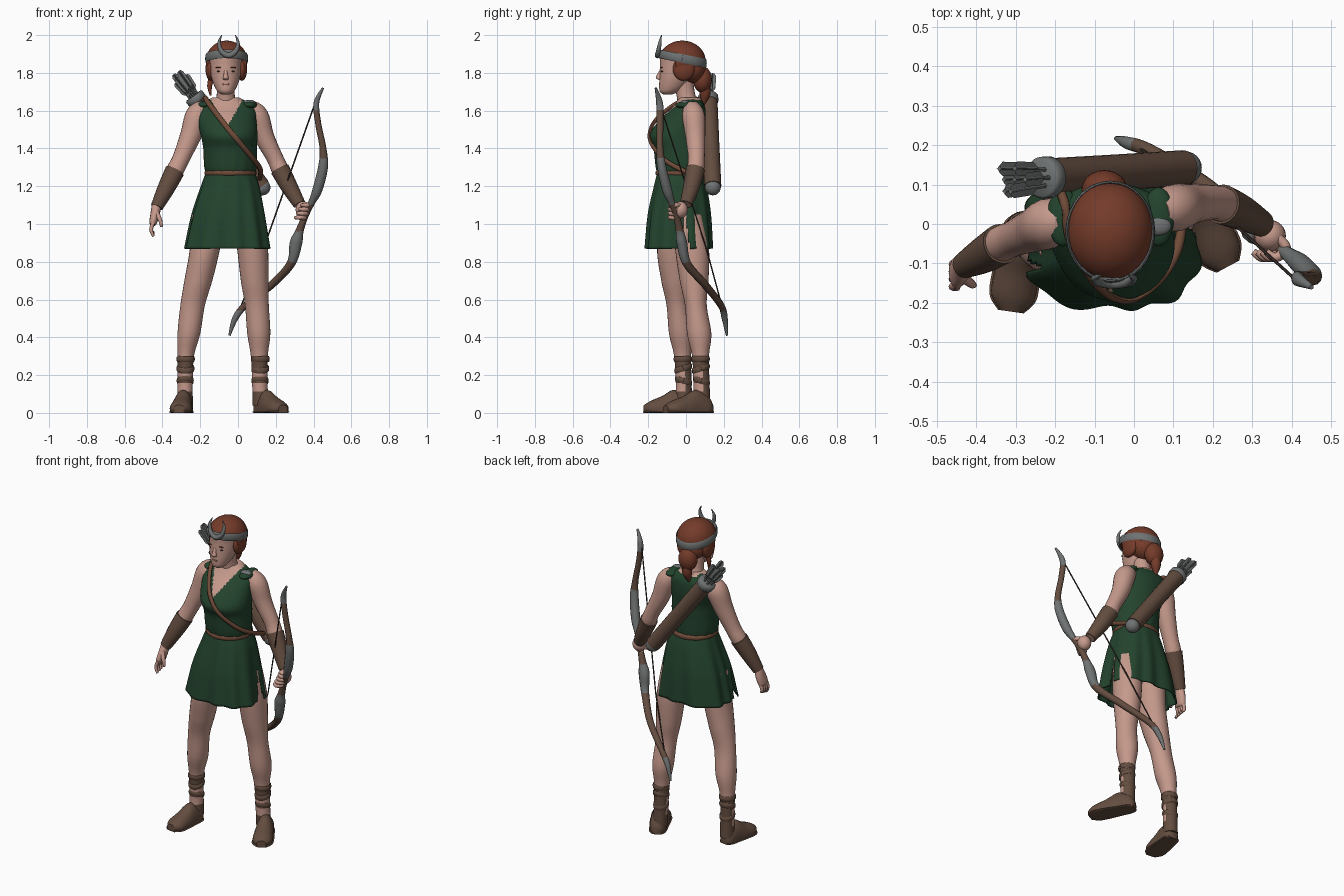
import bpy, bmesh, math
from mathutils import Vector, Matrix

start_cube = bpy.data.objects.get("Cube")
if start_cube:
    bpy.data.objects.remove(start_cube, do_unlink=True)


def material(name, red, green, blue):
    mat = bpy.data.materials.new(name)
    mat.use_nodes = True
    mat.diffuse_color = (red, green, blue, 1)
    shader = next(n for n in mat.node_tree.nodes if n.type == 'BSDF_PRINCIPLED')
    shader.inputs["Base Color"].default_value = (red, green, blue, 1)
    shader.inputs["Roughness"].default_value = 0.8
    return mat


SKIN = material("skin", .56, .32, .26)
GREEN = material("green cloth", .017, .057, .027)
LEATHER = material("brown leather", .125, .073, .05)
STRAP = material("red brown strap", .16, .07, .04)
HAIR = material("auburn hair", .175, .044, .023)
METAL = material("grey metal", .16, .17, .17)
DARK = material("dark brown", .05, .035, .028)
LIPS = material("lips", .36, .16, .13)


def finish(name, bm, mats, rule=None):
    """Turn a bmesh into a smooth shaded object; rule picks a material from a face centre."""
    bmesh.ops.recalc_face_normals(bm, faces=bm.faces)
    if rule:
        for face in bm.faces:
            face.material_index = int(rule(face.calc_center_median()))
    mesh = bpy.data.meshes.new(name)
    bm.to_mesh(mesh)
    bm.free()
    for mat in mats:
        mesh.materials.append(mat)
    obj = bpy.data.objects.new(name, mesh)
    bpy.context.collection.objects.link(obj)
    bpy.ops.object.select_all(action='DESELECT')
    obj.select_set(True)
    bpy.context.view_layer.objects.active = obj
    bpy.ops.object.shade_smooth_by_angle(angle=math.radians(50))
    return obj


def smooth_path(stations, steps):
    """Catmull-Rom interpolation of (x, y, z, width, depth) stations."""
    full = [tuple(s) + (s[3],) * (5 - len(s)) for s in stations]
    out = []
    for i in range(len(full) - 1):
        quad = [full[max(i - 1, 0)], full[i], full[i + 1], full[min(i + 2, len(full) - 1)]]
        for k in range(steps):
            t = k / steps
            out.append([b + t * ((c - a) + t * (2 * a - 5 * b + 4 * c - d + t * (3 * (b - c) + d - a))) / 2
                        for a, b, c, d in zip(*quad)])
    return out + [list(full[-1])]


def loft(name, stations, mats, seg=20, steps=5, ref=(0, 1, 0), level=False,
         rule=None, shape=None, caps=True, floor=False, cut=None):
    path = smooth_path(stations, steps)
    bm = bmesh.new()
    rings = []
    for i, (x, y, z, wide, deep) in enumerate(path):
        ahead, behind = path[min(i + 1, len(path) - 1)], path[max(i - 1, 0)]
        along = Vector((0, 0, 1)) if level else (Vector(ahead[:3]) - Vector(behind[:3])).normalized()
        up = Vector(ref)
        up = (up - along * up.dot(along)).normalized()
        side = along.cross(up)
        ring = []
        for j in range(seg):
            ang = math.tau * j / seg
            size = shape(ang, i / (len(path) - 1)) if shape else 1
            co = Vector((x, y, z)) + (side * max(wide, .001) * math.cos(ang)
                                      + up * max(deep, .001) * math.sin(ang)) * size
            if floor:
                co.z = max(co.z, 0)
            ring.append(bm.verts.new(co))
        rings.append(ring)
    for low, high in zip(rings, rings[1:]):
        for j in range(seg):
            k = (j + 1) % seg
            bm.faces.new((low[j], low[k], high[k], high[j]))
    if caps:
        bm.faces.new(rings[0])
        bm.faces.new(rings[-1])
    if cut:
        gone = [f for f in bm.faces if cut(f.calc_center_median())]
        bmesh.ops.delete(bm, geom=gone, context='FACES')
    return finish(name, bm, mats, rule)


def ball(name, centre, radii, mat, cut=None, seg=24):
    bm = bmesh.new()
    place = Matrix.Translation(centre) @ Matrix.Diagonal((*radii, 1))
    bmesh.ops.create_uvsphere(bm, u_segments=seg, v_segments=seg // 2, radius=1, matrix=place)
    if cut:
        gone = [f for f in bm.faces if cut(f.calc_center_median())]
        bmesh.ops.delete(bm, geom=gone, context='FACES')
    return finish(name, bm, [mat])


def thicken(obj, amount):
    obj.modifiers.new("thickness", 'SOLIDIFY').thickness = amount


# Torso: sleeveless bodice with a V neckline
MID = -.055


def bodice_rule(c):
    neckline = c.y < .03 and c.z > 1.51 + abs(c.x - MID + .005) * 1.75
    return neckline or (c.z > 1.655 and abs(c.x - MID) < .07)


loft("bodice", [(-.04, -.03, 1.25, .12, .115), (-.04, -.035, 1.3, .138, .125), (-.042, -.04, 1.4, .142, .132),
                (-.047, -.05, 1.47, .15, .144), (-.06, -.018, 1.55, .157, .122),
                (-.065, .015, 1.62, .15, .085), (-.065, .02, 1.67, .07, .055)],
     [GREEN, SKIN], seg=100, steps=14, level=True, rule=bodice_rule,
     shape=lambda a, t: 1 + .015 * math.sin(14 * a) * max(0, .35 - t) * 3)
loft("neck", [(-.065, .02, 1.6, .07, .06), (-.065, 0, 1.68, .048, .05), (-.065, -.02, 1.78, .05, .055)],
     [SKIN], level=True)

# Skirt: pleated, boxy, slit at both sides
def skirt_slit(c):
    gap = (1.08 - c.z) * .12
    return (c.x > .1 and abs(c.y + .005) < gap) or (c.x < -.2 and abs(c.y + .11) < gap * .7)


skirt = loft("skirt", [(-.04, -.03, 1.28, .127, .12), (-.04, -.03, 1.2, .155, .14),
                       (-.05, -.035, 1.05, .192, .165), (-.055, -.038, .87, .222, .176)],
             [GREEN], seg=140, steps=8, level=True, caps=False, cut=skirt_slit,
             shape=lambda a, t: 1 + t * (.04 * math.cos(11 * a + math.sin(3 * a)) + .12 * math.sin(2 * a) ** 2))
thicken(skirt, .008)
loft("belt", [(-.04, -.03, z, w, w - .006) for z, w in ((1.255, .13), (1.262, .137), (1.278, .137), (1.285, .13))],
     [STRAP], seg=40, steps=1, level=True)

# Head and face
loft("head", [(-.065, -.098, 1.685, .02, .022), (-.065, -.088, 1.7, .042, .05), (-.065, -.07, 1.73, .06, .072),
              (-.065, -.05, 1.78, .077, .09), (-.065, -.03, 1.84, .085, .108),
              (-.065, -.025, 1.9, .083, .108), (-.065, -.02, 1.95, .05, .06)],
     [SKIN], seg=28, level=True)
loft("nose", [(-.065, -.128, 1.82, .008, .008), (-.065, -.142, 1.79, .011, .012),
              (-.065, -.145, 1.772, .016, .014), (-.065, -.134, 1.762, .012, .008)], [SKIN], seg=12, level=True)
ball("lips", (-.065, -.137, 1.74), (.02, .007, .006), LIPS, seg=12)
for side, label in ((-1, "right"), (1, "left")):
    ball(label + "_eye", (-.065 + side * .036, -.126, 1.808), (.012, .006, .004), DARK, seg=12)
    ball(label + "_eyebrow", (-.065 + side * .037, -.129, 1.828), (.018, .006, .003), HAIR, seg=12)
    ball(label + "_side_hair", (-.062 + side * .083, -.012, 1.82), (.027, .058, .062), HAIR)

# Hair: cap, bun, hanging locks
cap = ball("hair_cap", (-.06, -.02, 1.863), (.11, .124, .108), HAIR, seg=40,
           cut=lambda c: c.y < -.05 and c.z < 1.885)
thicken(cap, .02)
ball("hair_back", (-.062, .03, 1.82), (.09, .075, .075), HAIR)
ball("hair_bun", (-.075, .087, 1.765), (.058, .05, .07), HAIR)
loft("hair_tail", [(-.075, .1, 1.72, .03), (-.08, .1, 1.68, .027), (-.085, .09, 1.63, .008)], [HAIR], seg=12)
loft("hair_lock", [(-.14, -.01, 1.78, .015), (-.15, -.015, 1.73, .013), (-.145, -.02, 1.68, .004)], [HAIR], seg=10)

# Headband with a crescent
ring = [math.tau * k / 32 for k in range(33)]
loft("headband", [(-.06 + .109 * math.cos(a), -.02 + .125 * math.sin(a), 1.876 - .025 * math.sin(a), .005, .023)
                  for a in ring], [METAL], seg=8, steps=1, ref=(0, 0, 1))
horn = [(.036, -.13, 2, .002), (.05, -.138, 1.96, .009), (.038, -.146, 1.915, .013)]
crescent = [(-.05 - x, y, z, r) for x, y, z, r in horn] + [(-.05, -.15, 1.892, .015)]
crescent += [(-.05 + x, y, z, r) for x, y, z, r in reversed(horn)]
loft("crescent", crescent, [METAL], seg=10)

# Legs in laced sandals, with bare gaps at the front of the ankle
legs = {
    "right": [(-.155, -.04, 1.05, .09), (-.175, -.06, .87, .08, .093), (-.21, -.055, .7, .074, .076),
              (-.24, -.045, .57, .065, .058), (-.26, -.028, .42, .06, .062), (-.276, -.018, .3, .043, .045),
              (-.28, -.012, .15, .04, .042), (-.28, -.012, .04, .042, .045)],
    "left": [(.055, .01, 1.05, .085), (.077, .032, .87, .082, .09), (.088, .043, .7, .073, .076),
             (.1, .052, .57, .063, .058), (.11, .07, .42, .061, .064), (.113, .077, .3, .045, .045),
             (.116, .082, .15, .041, .043), (.12, .085, .04, .042, .045)]}
feet = {"right": ((-.278, .02), (-.312, -.222)), "left": ((.108, .135), (.238, -.108))}
for label, stations in legs.items():
    ankle = stations[-2]

    def lacing(c):
        gap = .115 < c.z < .155 or .185 < c.z < .22
        return c.z < .3 and not (gap and c.y < ankle[1] + .01)

    loft(label + "_leg", stations, [SKIN, LEATHER], seg=28, steps=14, level=True, rule=lacing)
    for z, tilt in ((.285, 0), (.235, .012), (.17, -.012)):
        grow = .04 + (z - .15) * .03
        loops = [(ankle[0] + (z - .15) * .02 + grow * math.cos(a), ankle[1] - (z - .15) * .035 + grow * math.sin(a),
                  z + tilt * math.sin(a), .005, .015) for a in ring]
        loft(label + "_sandal_band", loops, [LEATHER], seg=8, steps=1, ref=(0, 0, 1))
    heel, toe = (Vector(p) for p in feet[label])
    foot = []
    for t, wide, high in ((0, .025, .03), (.1, .044, .07), (.35, .05, .1),
                          (.6, .056, .068), (.85, .055, .042), (1, .028, .02)):
        spot = heel.lerp(toe, t)
        foot.append((spot.x, spot.y, .022, wide, high))
    loft(label + "_sandal", foot, [LEATHER], ref=(0, 0, 1), floor=True)
    sole = [(x, y, .005, w + .005, .008) for x, y, z, w, h in foot]
    loft(label + "_sole", sole, [LEATHER], ref=(0, 0, 1), floor=True)

# Arms with forearm guards
arms = {
    "right": [(-.17, .012, 1.615, .045), (-.213, .002, 1.575, .064), (-.25, -.014, 1.47, .056),
              (-.3, -.035, 1.35, .046), (-.335, -.05, 1.28, .046), (-.38, -.078, 1.19, .04), (-.43, -.105, 1.09, .027)],
    "left": [(.06, .03, 1.615, .045), (.102, .04, 1.57, .06), (.14, .05, 1.46, .052),
             (.195, .055, 1.35, .044), (.222, .05, 1.29, .045), (.27, .03, 1.2, .039), (.325, 0, 1.105, .027)]}
for label, stations in arms.items():
    loft(label + "_arm", stations, [SKIN])
    loft(label + "_forearm_guard", [(x, y, z, r + .006) for x, y, z, r in stations[-3:]], [LEATHER])
for label, x in (("right", -.18), ("left", .062)):
    ball(label + "_shoulder_strap", (x, .018, 1.63), (.04, .075, .022), GREEN)
ball("shoulder_clasp", (.06, -.005, 1.643), (.034, .025, .014), METAL)

# Right hand, relaxed
loft("right_palm", [(-.43, -.105, 1.1, .026, .024), (-.44, -.115, 1.05, .024, .038),
                    (-.449, -.125, 1.01, .021, .04), (-.452, -.128, .995, .014, .034)], [SKIN], seg=14)
for k in range(4):
    y = -.155 + k * .019
    loft("right_finger", [(-.448, y, 1.01, .011), (-.46, y - .004, .97, .01), (-.447, y - .008, .935 + .006 * k, .007)],
         [SKIN], seg=8)
loft("right_thumb", [(-.432, -.135, 1.06, .014), (-.412, -.152, 1.02, .011), (-.405, -.155, .985, .007)], [SKIN], seg=8)

# Left hand, gripping the bow
ball("left_fist", (.345, -.03, 1.075), (.04, .04, .045), SKIN)
for k in range(4):
    x, z = .39 - k * .011, 1.1 - k * .022
    loft("left_finger", [(x - .03, -.03, z, .012), (x - .005, -.06, z, .013), (x - .03, -.085, z, .012),
                         (x - .055, -.07, z, .009)], [SKIN], seg=8, ref=(0, 0, 1))

# Bow with metal fittings and string
def bow_metal(c):
    return c.z > 1.6 or 1.1 < c.z < 1.35 or .8 < c.z < .96 or c.z < .54


loft("bow", [(.45, -.16, 1.72, .006), (.415, -.14, 1.64, .015, .018), (.425, -.138, 1.53, .016, .018),
             (.45, -.138, 1.4, .018), (.45, -.128, 1.3, .026, .024), (.42, -.1, 1.18, .026), (.388, -.075, 1.11, .018),
             (.355, -.05, 1.04, .017), (.325, -.033, .96, .022), (.307, -.022, .9, .033, .028), (.28, .005, .79, .023),
             (.18, .1, .68, .02), (.04, .185, .57, .018), (-.015, .205, .5, .016), (-.045, .217, .41, .006)],
     [LEATHER, METAL], seg=12, steps=8, rule=bow_metal)
loft("bowstring", [(.408, -.14, 1.64, .004), (.135, .108, .87, .004), (-.005, .205, .51, .004)],
     [DARK], seg=6, steps=1)

# Quiver, arrows and shoulder strap
low, high = Vector((.125, .142, 1.2)), Vector((-.225, .118, 1.665))
axis = (high - low).normalized()


def along_quiver(name, spans, mat, seg=24):
    return loft(name, [(*low.lerp(high, t), r) for t, r in spans], [mat], seg=seg, steps=1)


along_quiver("quiver", ((0, .045), (.5, .046), (1, .048)), LEATHER)
along_quiver("quiver_rim", ((.96, .048), (.97, .053), (1.02, .053), (1.03, .047)), METAL)
ball("quiver_base", low - axis * .008, (.042, .042, .042), METAL)
across = Vector((0, 1, 0)).cross(axis).normalized()
depth = axis.cross(across)
for k in range(7):
    ang = math.tau * k / 6
    reach = 0 if k == 6 else .028
    offset = across * reach * math.cos(ang) + depth * reach * math.sin(ang)
    foot_at, tip = high + offset * .8, high + offset * 1.2 + axis * (.13 + .02 * (k % 3))
    loft("arrow_shaft", [(*foot_at, .006), (*tip, .006)], [METAL], seg=6, steps=1)
    for wide, deep in ((.018, .002), (.002, .018)):
        loft("arrow_feather", [(*foot_at.lerp(tip, t), max(wide * s, .002), max(deep * s, .002))
                               for t, s in ((.3, .2), (.45, 1), (.92, 1), (1, .5))], [METAL], seg=4, steps=1)
loft("quiver_strap", [(-.2, .11, 1.6, .012), (-.175, .05, 1.665, .012), (-.16, -.04, 1.645, .014, .01),
                      (-.1, -.147, 1.565, .014, .01), (-.045, -.19, 1.495, .014, .009), (.01, -.186, 1.43, .014, .009),
                      (.08, -.12, 1.345, .014, .012), (.118, -.03, 1.29, .013), (.115, .09, 1.24, .012)],
     [STRAP], seg=10, steps=8)
